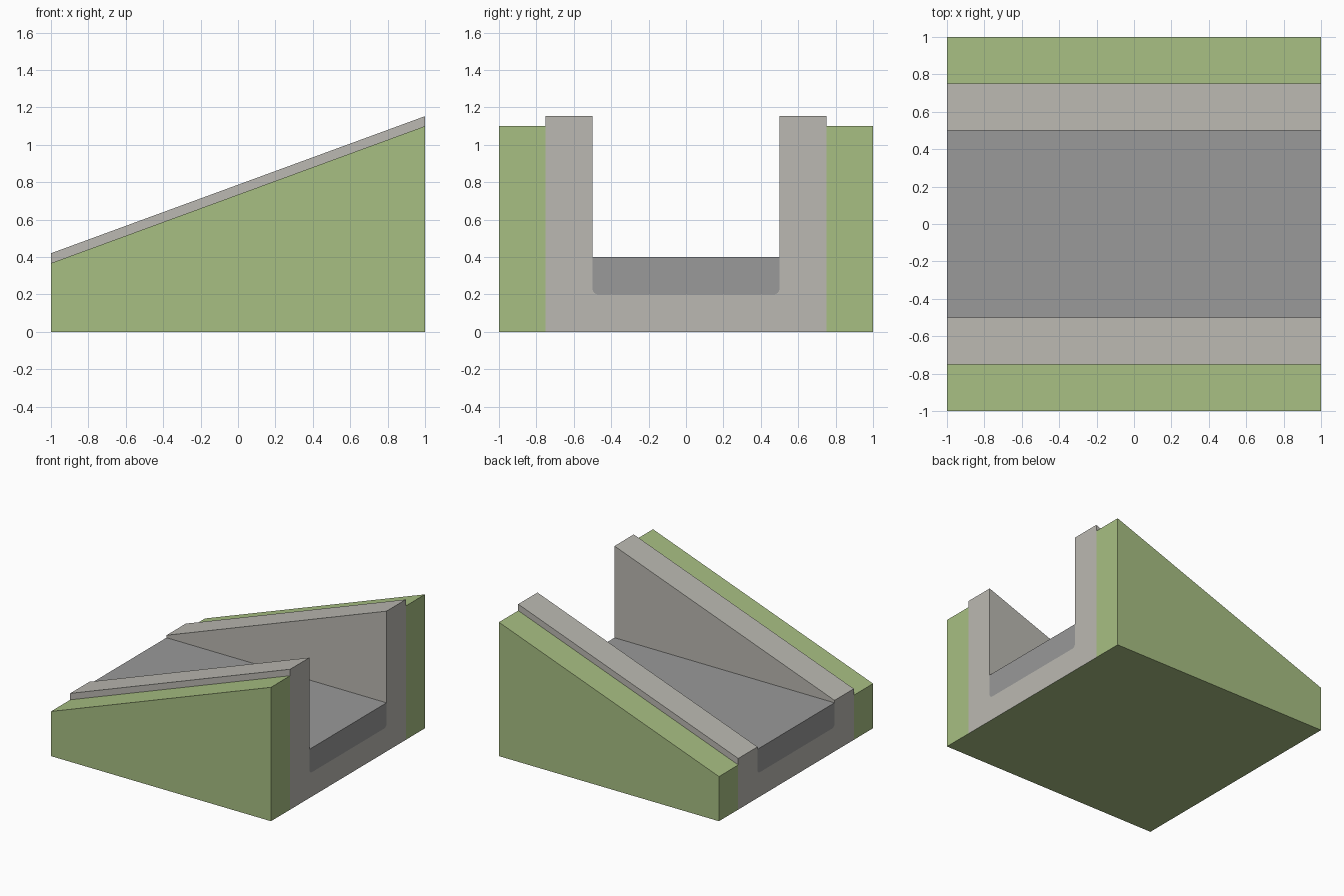
import bpy, bmesh, math

cube = bpy.data.objects.get("Cube")
if cube:
    bpy.data.objects.remove(cube, do_unlink=True)


def make_material(name, rgb):
    mat = bpy.data.materials.new(name)
    mat.use_nodes = True
    mat.diffuse_color = (*rgb, 1)
    mat.node_tree.nodes["Principled BSDF"].inputs["Base Color"].default_value = (*rgb, 1)
    return mat


grass = make_material("grass green", (0.39, 0.52, 0.225))
concrete = make_material("pale concrete", (0.497, 0.485, 0.445))
asphalt = make_material("asphalt grey", (0.319, 0.319, 0.319))

RISE = 0.733  # height gained by the sloping tops from x = -1 to x = 1


def extrude_section(name, section, materials, sloped=()):
    """Sweep a (y, z) outline along x; outline points in 'sloped' rise with x."""
    bm = bmesh.new()
    rings = []
    for x in (-1, 1):
        rings.append([bm.verts.new((x, y, z + (RISE if x > 0 and i in sloped else 0)))
                      for i, (y, z) in enumerate(section)])
    low, high = rings
    n = len(section)
    for i in range(n):
        j = (i + 1) % n
        bm.faces.new((low[i], low[j], high[j], high[i]))
    bm.faces.new(low)
    bm.faces.new(high)
    bmesh.ops.recalc_face_normals(bm, faces=bm.faces)
    # Undersides on the ground take the last material
    for f in bm.faces:
        if f.normal.z < -0.99 and f.calc_center_median().z < 0.001:
            f.material_index = len(materials) - 1
    mesh = bpy.data.meshes.new(name)
    bm.to_mesh(mesh)
    bm.free()
    for m in materials:
        mesh.materials.append(m)
    obj = bpy.data.objects.new(name, mesh)
    bpy.context.collection.objects.link(obj)
    return obj


# Rounded lower corners of the road bed, running from -y to +y
R, BED = 0.03, 0.20
right_corner = [(-0.5 + R - R * math.cos(a), BED + R - R * math.sin(a))
                for a in (math.pi / 2 * k / 4 for k in range(5))]
bed = right_corner + [(-y, z) for y, z in reversed(right_corner)]

# Concrete trough with sloping wall tops
trough = [(0.75, 0), (-0.75, 0), (-0.75, 0.42), (-0.5, 0.42)] + bed + [(0.5, 0.42), (0.75, 0.42)]
last = len(trough) - 1
extrude_section("concrete_trough", trough, [concrete, grass], {2, 3, last - 1, last})

# Level road slab lying in the trough
extrude_section("road", [(-0.5, 0.4)] + bed + [(0.5, 0.4)], [asphalt])

# Grass banks along both sides
for side, name in ((-1, "front_bank"), (1, "back_bank")):
    bank = [(side * 0.75, 0), (side, 0), (side, 0.367), (side * 0.75, 0.367)]
    extrude_section(name, bank, [grass], {2, 3})
